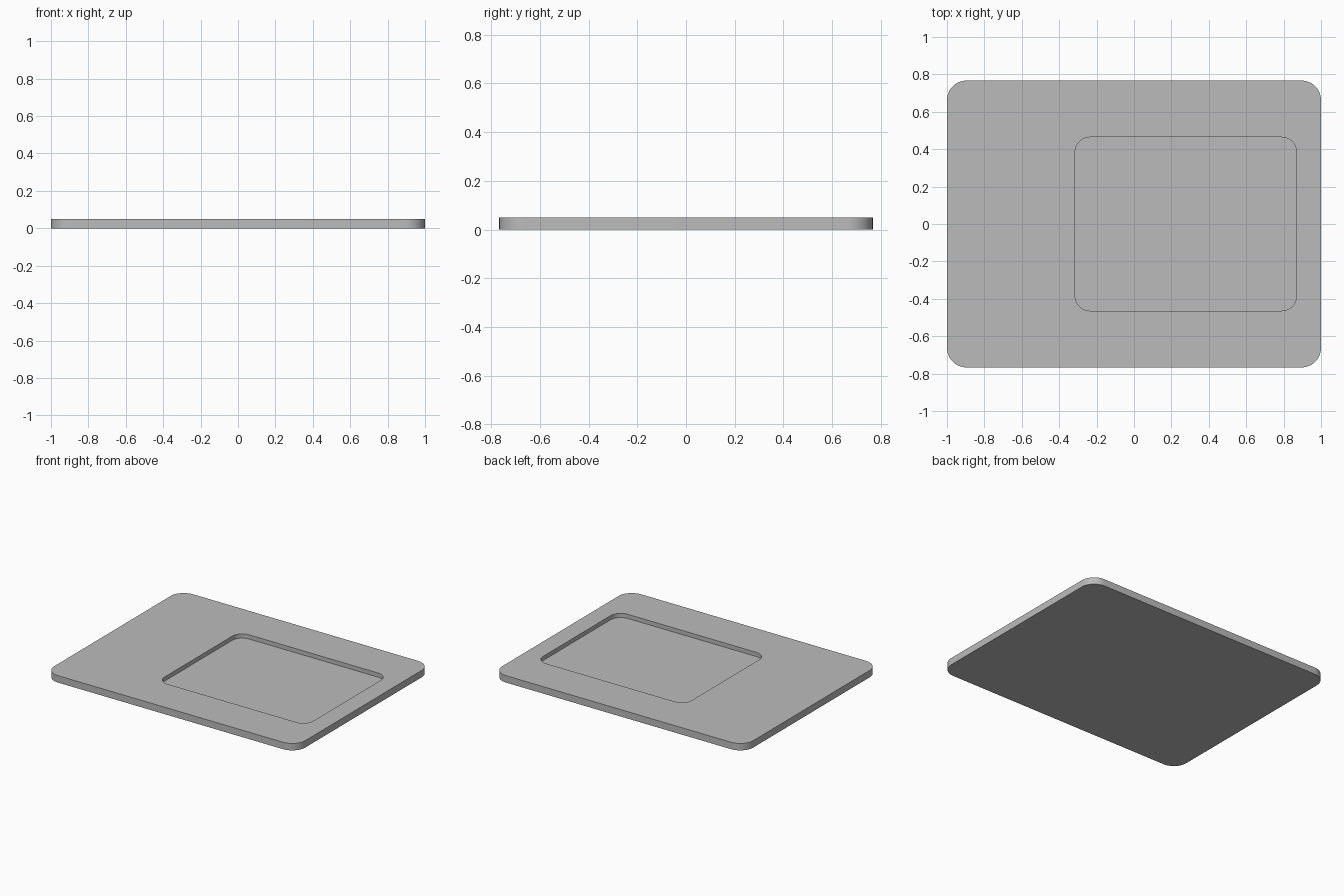
import bpy
import bmesh
from math import cos, sin, pi, radians

cube = bpy.data.objects.get("Cube")
if cube:
    bpy.data.objects.remove(cube, do_unlink=True)

HEIGHT = 0.05
RECESS_FLOOR = 0.02
CORNER_STEPS = 12

# Single grey finish
grey = bpy.data.materials.new("plain_grey")
grey.use_nodes = True
colour = (0.5, 0.5, 0.5, 1)
grey.diffuse_color = colour
grey.node_tree.nodes["Principled BSDF"].inputs["Base Color"].default_value = colour


def rounded_loop(bm, cx, cy, half_x, half_y, radius, z):
    """Counter-clockwise ring of vertices around a rounded rectangle."""
    ring = []
    for corner, (sx, sy) in enumerate([(1, 1), (-1, 1), (-1, -1), (1, -1)]):
        ox = cx + sx * (half_x - radius)
        oy = cy + sy * (half_y - radius)
        for i in range(CORNER_STEPS + 1):
            a = (corner + i / CORNER_STEPS) * pi / 2
            ring.append(bm.verts.new((ox + radius * cos(a), oy + radius * sin(a), z)))
    return ring


def bridge(bm, lower, upper):
    """Quads joining two matching rings."""
    for i in range(len(lower)):
        j = (i + 1) % len(lower)
        bm.faces.new((lower[i], lower[j], upper[j], upper[i]))


bm = bmesh.new()
outer = (0, 0, 1.0, 0.767, 0.105)
pocket = (0.277, 0, 0.592, 0.464, 0.08)

# Underside, outer wall, top rim, recess wall and recess floor
rings = [
    rounded_loop(bm, *outer, 0),
    rounded_loop(bm, *outer, HEIGHT),
    rounded_loop(bm, *pocket, HEIGHT),
    rounded_loop(bm, *pocket, RECESS_FLOOR),
]
for lower, upper in zip(rings, rings[1:]):
    bridge(bm, lower, upper)
bm.faces.new(rings[0][::-1])
bm.faces.new(rings[-1])

mesh = bpy.data.meshes.new("recessed_plate")
bm.to_mesh(mesh)
bm.free()
mesh.materials.append(grey)

plate = bpy.data.objects.new("recessed_plate", mesh)
bpy.context.collection.objects.link(plate)

# Smooth corners, crisp edges
bpy.ops.object.select_all(action="DESELECT")
plate.select_set(True)
bpy.context.view_layer.objects.active = plate
bpy.ops.object.shade_smooth_by_angle(angle=radians(30))
